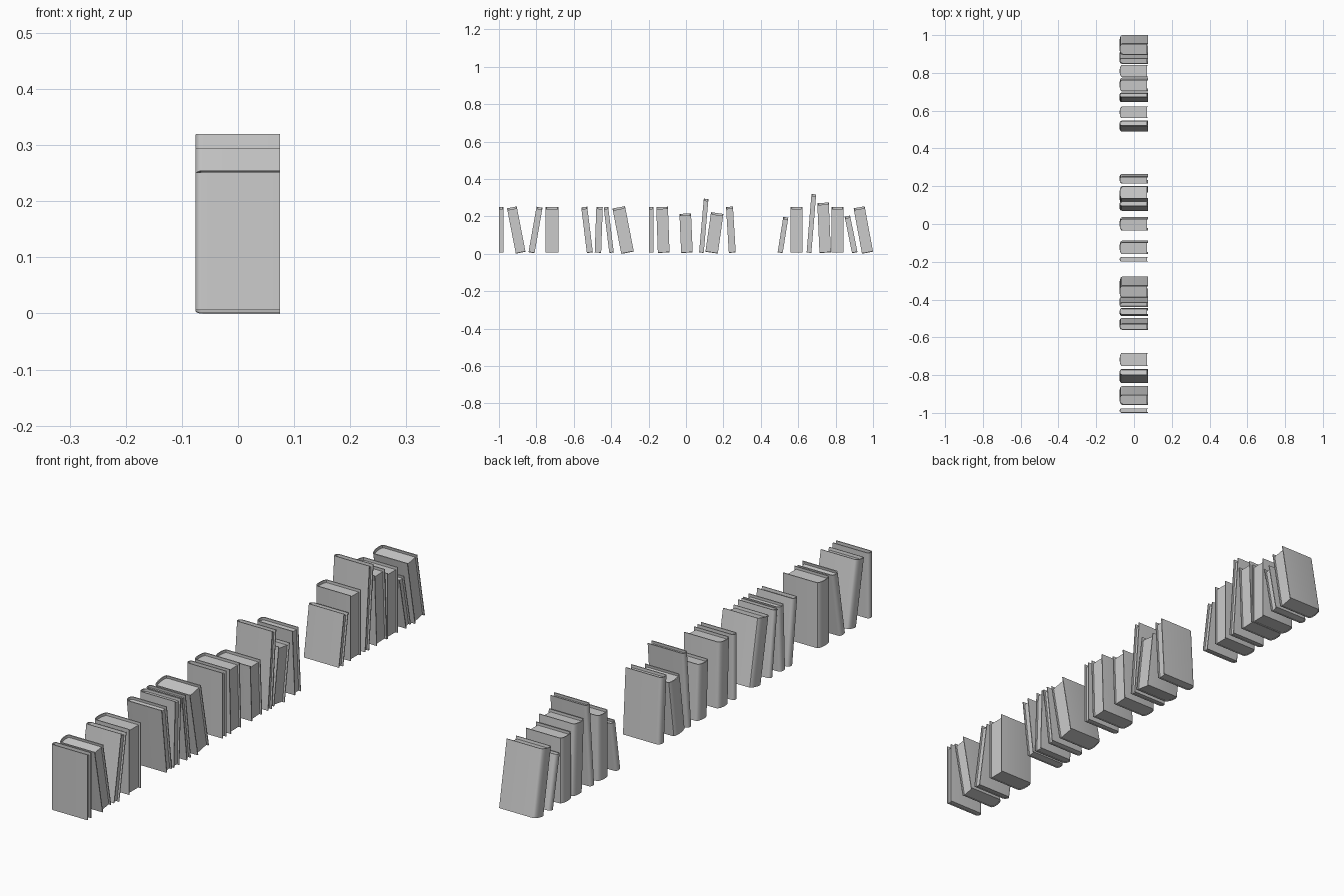
import bpy, math
from math import sin, cos, pi, radians

if "Cube" in bpy.data.objects:
    bpy.data.objects.remove(bpy.data.objects["Cube"])

X0, X1 = -0.076, 0.075      # spine and fore-edge limits
SPINE = 0.014               # depth of the rounded spine
BOARD = 0.0035              # cover board thickness
BASE = 0.006                # height of the pivot under each book


def spine_arc(half, depth, xs, n=10):
    return [(xs - depth * max(0, sin(pi * i / n)) ** 0.8, -half * cos(pi * i / n))
            for i in range(n + 1)]


def prism(name, outline, z0, z1, place):
    """Extrude a closed xy outline from z0 to z1."""
    n = len(outline)
    verts = [(x, y, z) for z in (z0, z1) for x, y in outline]
    faces = [tuple(reversed(range(n))), tuple(range(n, 2 * n))]
    faces += [(i, (i + 1) % n, n + (i + 1) % n, n + i) for i in range(n)]
    mesh = bpy.data.meshes.new(name)
    mesh.from_pydata(verts, [], faces)
    ob = bpy.data.objects.new(name, mesh)
    bpy.context.collection.objects.link(ob)
    ob.location, ob.rotation_euler = place
    bpy.ops.object.select_all(action='DESELECT')
    ob.select_set(True)
    bpy.context.view_layer.objects.active = ob
    bpy.ops.object.mode_set(mode='EDIT')
    bpy.ops.mesh.select_all(action='SELECT')
    bpy.ops.mesh.normals_make_consistent(inside=False)
    bpy.ops.object.mode_set(mode='OBJECT')
    bpy.ops.object.shade_smooth_by_angle(angle=radians(35))


def book(i, ymin, ymax, length, lean):
    """Book filling ymin..ymax; positive lean tips the top towards +y."""
    a = radians(lean)
    half = (ymax - ymin - length * abs(sin(a))) / cos(a) / 2
    yc = (ymin + half * cos(a)) if lean >= 0 else (ymax - half * cos(a))
    place = ((0, yc, BASE), (-a, 0, 0))
    depth = min(SPINE, half)
    xs = X0 + depth
    inner = half - BOARD
    # U-shaped cover
    outer_line = [(X1, -half)] + spine_arc(half, depth, xs) + [(X1, half)]
    inner_line = [(X1, -inner)] + spine_arc(inner, depth - BOARD, xs) + [(X1, inner)]
    prism(f"cover_{i:02d}", outer_line + inner_line[::-1], 0, length, place)
    # recessed page block
    pages = [(X1 - 0.007, -inner)] + spine_arc(inner, depth - BOARD, xs) + [(X1 - 0.007, inner)]
    prism(f"pages_{i:02d}", pages, 0.002, length - 0.010, place)


# y start, y end, book height, lean in degrees
BOOKS = [
    (-1.0, -0.976, 0.245, 0), (-0.957, -0.858, 0.247, -11),
    (-0.842, -0.767, 0.247, 10), (-0.752, -0.682, 0.245, 0),
    (-0.560, -0.498, 0.246, -7), (-0.488, -0.445, 0.245, 2),
    (-0.440, -0.386, 0.246, -7), (-0.393, -0.279, 0.247, -11),
    (-0.199, -0.175, 0.245, 0), (-0.159, -0.088, 0.245, -2),
    (-0.035, 0.036, 0.209, -2.5), (0.070, 0.120, 0.289, 5),
    (0.104, 0.200, 0.214, 8), (0.214, 0.266, 0.246, -3.5),
    (0.490, 0.547, 0.192, 9), (0.560, 0.622, 0.245, 0),
    (0.645, 0.696, 0.314, 4.7), (0.702, 0.775, 0.267, -2.5),
    (0.778, 0.842, 0.245, 0), (0.848, 0.917, 0.200, -11.5),
    (0.896, 1.0, 0.247, -10.5),
]
for i, spec in enumerate(BOOKS, 1):
    book(i, *spec)
